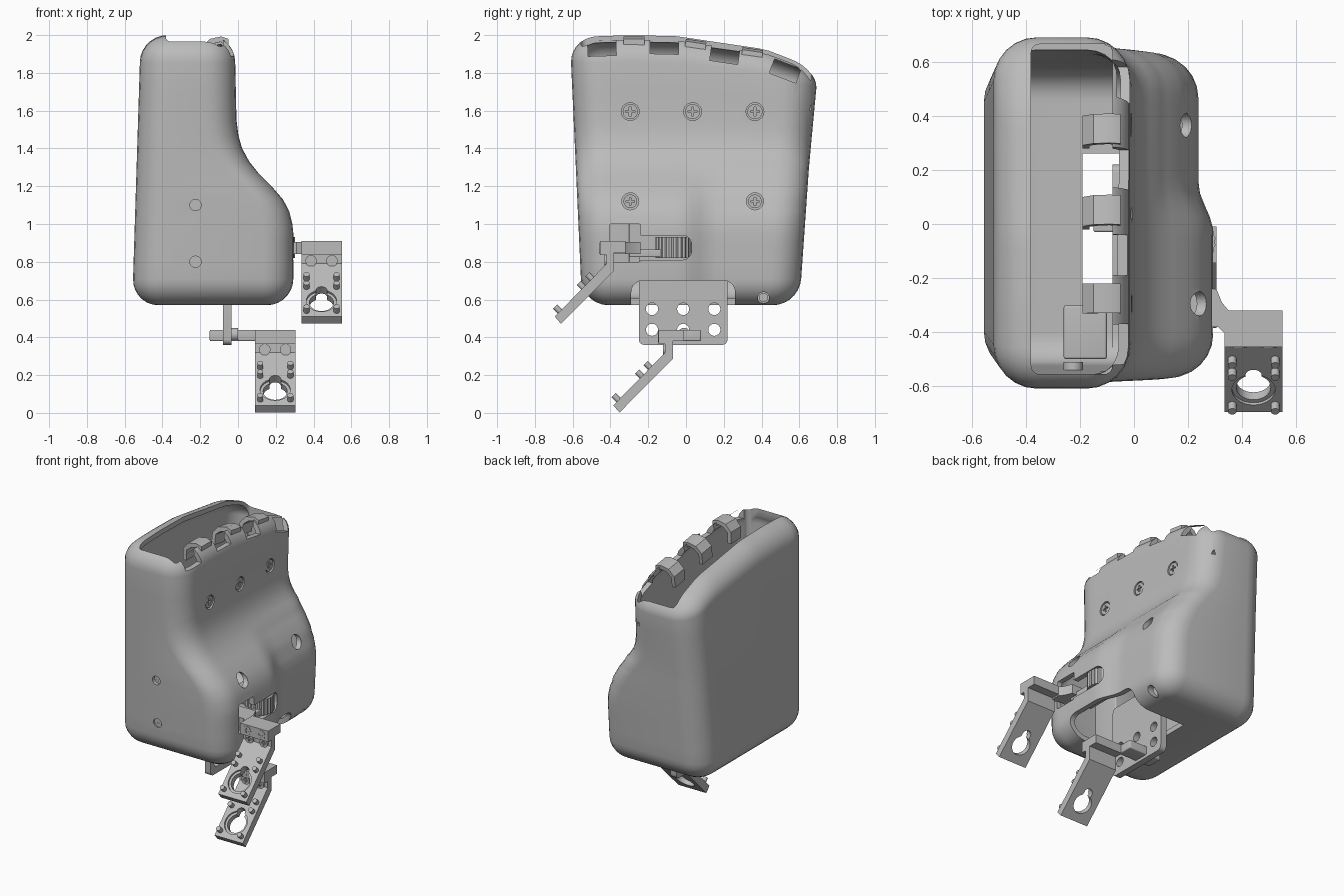
import bpy, bmesh, math
from mathutils import Vector, Matrix

if "Cube" in bpy.data.objects:
    bpy.data.objects.remove(bpy.data.objects["Cube"], do_unlink=True)

GREY = (0.5, 0.5, 0.5, 1)
mat = bpy.data.materials.new("plain grey")
mat.use_nodes = True
mat.diffuse_color = GREY
bsdf = next(n for n in mat.node_tree.nodes if n.type == 'BSDF_PRINCIPLED')
bsdf.inputs["Base Color"].default_value = GREY
bsdf.inputs["Roughness"].default_value = 0.6


# ---------- helpers ----------
def finish(name, bm):
    bmesh.ops.recalc_face_normals(bm, faces=bm.faces)
    me = bpy.data.meshes.new(name)
    bm.to_mesh(me)
    bm.free()
    me.materials.append(mat)
    ob = bpy.data.objects.new(name, me)
    bpy.context.collection.objects.link(ob)
    return ob


def box(name, lo, hi, bevel=0.0, axis=None):
    """Box between two corners; bevels all edges, or only those along one axis."""
    bm = bmesh.new()
    bmesh.ops.create_cube(bm, size=1)
    for v in bm.verts:
        v.co = [lo[i] if v.co[i] < 0 else hi[i] for i in range(3)]
    if bevel:
        edges = [e for e in bm.edges if axis is None or
                 abs((e.verts[0].co - e.verts[1].co).normalized()[axis]) > 0.9]
        bmesh.ops.bevel(bm, geom=edges, offset=bevel, segments=5, profile=0.5, affect='EDGES')
    return finish(name, bm)


def cyl(name, centre, axis, r, length, seg=28):
    bm = bmesh.new()
    m = Matrix.Translation(centre) @ Vector(axis).to_track_quat('Z', 'Y').to_matrix().to_4x4()
    bmesh.ops.create_cone(bm, cap_ends=True, segments=seg, radius1=r, radius2=r,
                          depth=length, matrix=m)
    return finish(name, bm)


def prism(name, pts, lo, hi, axis):
    """Extrude a 2D outline along x (axis 0) or z (axis 2)."""
    bm = bmesh.new()
    place = (lambda p, t: (t, p[0], p[1])) if axis == 0 else (lambda p, t: (p[0], p[1], t))
    a = [bm.verts.new(place(p, lo)) for p in pts]
    b = [bm.verts.new(place(p, hi)) for p in pts]
    bm.faces.new(a)
    bm.faces.new(b)
    for i in range(len(pts)):
        j = (i + 1) % len(pts)
        bm.faces.new((a[i], a[j], b[j], b[i]))
    return finish(name, bm)


def cut(ob, *cutters):
    bpy.context.view_layer.objects.active = ob
    for c in cutters:
        c.hide_render = True
        mod = ob.modifiers.new("cut", 'BOOLEAN')
        mod.operation, mod.solver, mod.object = 'DIFFERENCE', 'EXACT', c
        bpy.ops.object.modifier_apply(modifier=mod.name)
        bpy.data.objects.remove(c, do_unlink=True)


def interp(table, t):
    if t <= table[0][0]:
        return table[0][1]
    for (a, va), (b, vb) in zip(table, table[1:]):
        if t <= b:
            return va + (vb - va) * (t - a) / (b - a)
    return table[-1][1]


def clamp(t):
    return max(0.0, min(1.0, t))


# ---------- housing ----------
RIGHT = [(0.57, .293), (0.95, .293), (1.0, .288), (1.07, .27), (1.13, .238), (1.2, .178), (1.27, .108),
         (1.33, .06), (1.4, .022), (1.47, .002), (1.55, -.008), (2.0, -.018)]
TOP = [(-.61, 1.99), (-.3, 2.0), (-.05, 1.995), (.15, 1.965), (.42, 1.925), (.55, 1.875), (.7, 1.82)]


def shell(name, t):
    """Loft of rounded rectangles, shrunk by t on every side."""
    r, zb, zt, arc = 0.14 - t, 0.57 + t, 2.0 - t, 7
    rows = []
    for i in range(arc + 1):
        a = math.pi / 2 * i / arc
        rows.append((zb + r * (1 - math.cos(a)), r * (1 - math.sin(a))))
    rows += [(z, 0) for z in (.8, .9, .95, 1, 1.035, 1.07, 1.1, 1.13, 1.165, 1.2, 1.235, 1.27, 1.3,
                              1.33, 1.365, 1.4, 1.435, 1.47, 1.51, 1.55, 1.7)]
    for i in range(arc + 1):
        a = math.pi / 2 * i / arc
        rows.append((zt - r * (1 - math.sin(a)), r * (1 - math.cos(a))))
    bm, rings = bmesh.new(), []
    for z, inset in rows:
        d = t + inset
        h = (z - 0.57) / 1.43
        x0, x1 = -0.56 + 0.045 * h + d, interp(RIGHT, z) - d
        y0, y1 = -0.55 - 0.065 * h + d, 0.6 + 0.1 * h - d
        c = max(0.16 - d, 0.02)
        half = []
        for i in range(7):
            a = math.pi / 2 * i / 6
            half.append((c * (1 - math.sin(a)), y0 + c * (1 - math.cos(a))))
        half += [(0, y0 + c + (y1 - y0 - 2 * c) * i / 20) for i in range(1, 20)]
        for i in range(7):
            a = math.pi / 2 * i / 6
            half.append((c * (1 - math.cos(a)), y1 - c * (1 - math.sin(a))))

        def vert(x, y):
            zz = z
            if z > 1.3:
                zz = 1.3 + (z - 1.3) * (interp(TOP, y) - 1.3) / 0.7
            return bm.verts.new((x, y, zz))

        def step(y):  # the rear half of the belly is slimmer
            s = clamp((y + .03) / .18)
            return .055 * s * s * (3 - 2 * s) * clamp((1.3 - z) / .2)
        rings.append([vert(x1 - o - step(y), y) for o, y in half] +
                     [vert(x0 + o, y) for o, y in reversed(half)])
    n = len(rings[0])
    for a, b in zip(rings, rings[1:]):
        for i in range(n):
            j = (i + 1) % n
            bm.faces.new((a[i], a[j], b[j], b[i]))
    for ring in (rings[0], rings[-1]):
        for i in range(n // 2 - 1):
            bm.faces.new((ring[i], ring[i + 1], ring[n - 2 - i], ring[n - 1 - i]))
    return finish(name, bm)


housing = shell("housing", 0)
cut(housing, shell("cavity", 0.035),
    box("top_opening", (-.38, -.555, 1.6), (-.08, .665, 2.2), .03, 2),
    box("bottom_notch", (-.19, -.29, .3), (.5, .26, .70), .06, 0),
    box("wheel_window", (.12, -.32, .81), (.5, .03, .94), .05, 0),
    box("arm_window", (.12, -.405, .80), (.5, -.24, 1.0), .01, 0))

# Finger slots through the top of the side wall
for y, z in ((-.445, 1.93), (-.115, 1.94), (.205, 1.895), (.525, 1.81)):
    slope = math.atan2(interp(TOP, y + .07) - interp(TOP, y - .07), .14)
    s = box("slot", (-.2, -.075, -.04), (.1, .075, .04))
    s.matrix_world = Matrix.Translation((0, y, z)) @ Matrix.Rotation(slope, 4, 'X')
    bpy.context.view_layer.update()
    cut(housing, s)

# Clips reaching over the opening between the slots
for i, y in enumerate((-.275, .05, .35)):
    z = interp(TOP, y) - .035
    slope = math.atan2(interp(TOP, y + .07) - interp(TOP, y - .07), .14)
    clip = prism(f"clip_{i + 1}", [(-.05, -.05), (-.05, .015), (-.09, .028), (-.15, .015), (-.19, -.03),
                                  (-.19, -.11), (-.165, -.11), (-.165, -.04), (-.13, -.01), (-.09, 0)],
                 -.055, .055, 2)
    # profile lies in x/y: turn it upright, then follow the rim
    clip.matrix_world = (Matrix.Translation((0, y, z)) @ Matrix.Rotation(slope, 4, 'X')
                         @ Matrix.Rotation(math.pi / 2, 4, 'X'))

# Inner corner support
box("inner_support", (-.26, -.5, .6), (-.1, -.3, 1.2), .01)

# ---------- screws ----------
template = cyl("screw_template", (0, 0, -.25), (0, 0, 1), 1, .5, 24)
cut(template, box("slot_a", (-.6, -.14, -.25), (.6, .14, .2)),
    box("slot_b", (-.14, -.6, -.25), (.14, .6, .2)))
screw_mesh = template.data
bpy.data.objects.remove(template, do_unlink=True)


def screw(name, pos, d, r):
    ob = bpy.data.objects.new(name, screw_mesh)
    bpy.context.collection.objects.link(ob)
    ob.matrix_world = (Matrix.Translation(pos) @ Vector(d).to_track_quat('Z', 'Y').to_matrix().to_4x4()
                       @ Matrix.Scale(r, 4))


X, FRONT = (1, 0, 0), (0, -1, 0)
for i, y in enumerate((-.295, .035, .365)):
    cut(housing, cyl("sink", (.005, y, 1.595), X, .047, .06))
    screw(f"upper_screw_{i + 1}", (-.014, y, 1.595), X, .04)
for i, (y, z, r, x) in enumerate(((-.295, 1.12, .045, .15), (.365, 1.12, .045, .11), (.41, .61, .03, .12))):
    cut(housing, cyl("bore", (x + .12, y, z), X, r, .24))
    cyl(f"boss_{i + 1}", (x - .03, y, z), X, r + .008, .06)
    screw(f"side_screw_{i + 1}", (x + .015, y, z), X, r * .8)
for i, z in enumerate((.8, 1.1)):
    cut(housing, cyl("bore", (-.225, -.6, z), FRONT, .03, .2))
    cyl(f"front_boss_{i + 1}", (-.225, -.53, z), FRONT, .036, .04)
    screw(f"front_screw_{i + 1}", (-.225, -.552, z), FRONT, .024)

# ---------- lower mounting plate and arm ----------
plate = box("mounting_plate", (-.08, -.25, .36), (-.035, .22, .85), .03, 0)
cut(plate, *[cyl("hole", (-.06, y, z), X, .032, .2) for y in (-.18, -.015, .15) for z in (.44, .55)])
box("lower_arm", (-.15, -.03, .38), (.1, .08, .44), .008)
cyl("lower_pivot", (-.03, -.01, .415), X, .035, .06)

# ---------- upper arm and wheel ----------
prism("upper_arm", [(.1, -.24), (.305, -.24), (.325, -.29), (.35, -.32), (.35, -.42), (.31, -.38), (.1, -.38)],
      .84, .905, 2)
wheel = cyl("wheel", (.205, -.065, .875), (0, 0, 1), .098, .11, 48)
for v in wheel.data.vertices:  # knurled rim
    if v.index % 4 < 2:
        v.co.x = .205 + (v.co.x - .205) * .94
        v.co.y = -.065 + (v.co.y + .065) * .94
box("wheel_link", (.1, -.3, .825), (.27, -.13, .865), .005)


# ---------- keyhole brackets ----------
def bracket(name, o):
    o = Vector(o)
    out = Vector((0, -1, 1)).normalized()

    def at(x, z):  # point on the sloped face
        return o + Vector((x, z - .43, z))
    pts = [(-.01, .44), (-.145, .44), (-.145, .365), (-.11, .365), (-.11, .32), (-.385, .04), (-.352, .002),
           (-.07, .285), (-.07, .38), (-.01, .38)]
    ob = prism(name, [(y + o.y, z + o.z) for y, z in pts], o.x + .09, o.x + .305, 0)
    slot = box("slot", (-.03, 0, -.2), (.03, .105, .2), .028, 2)
    slot.matrix_world = Matrix.Translation(at(.197, .125)) @ Matrix.Rotation(math.pi / 4, 4, 'X')
    bpy.context.view_layer.update()
    cut(ob, cyl("recess", at(.197, .125) + out * .03, out, .08, .09),
        cyl("keyhole", at(.197, .125), out, .064, .3), slot)
    for i, x in enumerate((.118, .277)):
        for j, z in enumerate((.24, .195, .07)):
            cyl(f"{name}_pin_{i}{j}", at(x, z) + out * .008, out, .016, .05, 14)
        for j, (y, z) in enumerate(((-.148, .402), (-.122, .335))):
            screw(f"{name}_screw_{i}{j}", o + Vector((.142 + .11 * i, y, z)), FRONT, .03)


bracket("lower_bracket", (0, 0, 0))
bracket("upper_bracket", (.245, -.31, .47))

# ---------- shading ----------
bpy.ops.object.select_all(action='DESELECT')
for ob in bpy.context.scene.objects:
    if ob.type == 'MESH':
        ob.select_set(True)
        bpy.context.view_layer.objects.active = ob
bpy.ops.object.shade_smooth_by_angle(angle=math.radians(35))
